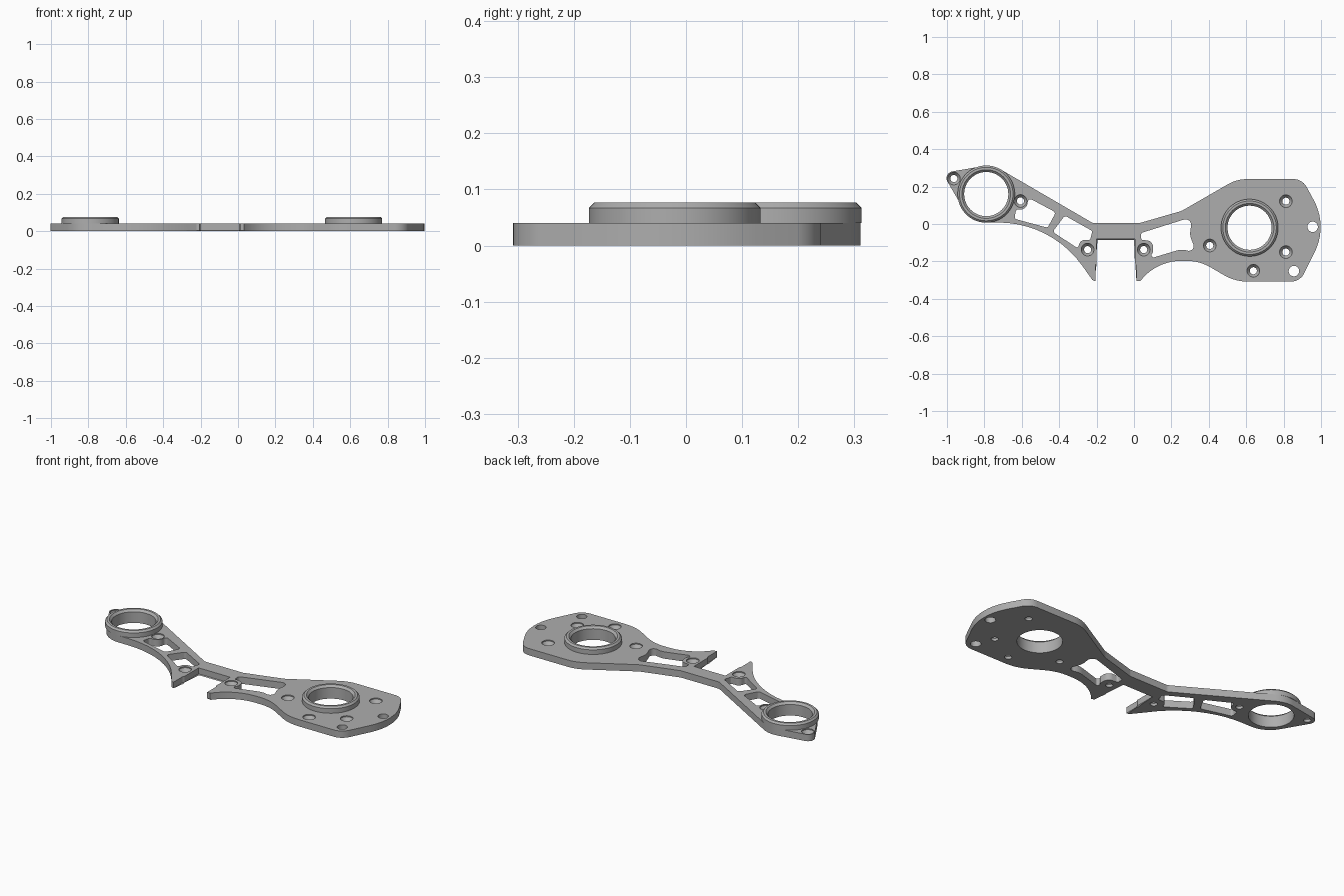
import bpy, bmesh, math
from mathutils import Vector

cube = bpy.data.objects.get("Cube")
if cube:
    bpy.data.objects.remove(cube, do_unlink=True)

THICK, TOP = 0.04, 0.077

grey = bpy.data.materials.new("plain grey")
grey.use_nodes = True
grey.diffuse_color = (0.42, 0.42, 0.42, 1)
grey.node_tree.nodes["Principled BSDF"].inputs["Base Color"].default_value = grey.diffuse_color


def rounded(corners):
    """Round each (x, y, radius) corner of a closed polygon."""
    points = []
    for i, (x, y, r) in enumerate(corners):
        p = Vector((x, y))
        if r == 0:
            points.append(p)
            continue
        d1 = (Vector(corners[i - 1][:2]) - p).normalized()
        d2 = (Vector(corners[(i + 1) % len(corners)][:2]) - p).normalized()
        half = d1.angle(d2) / 2
        centre = p + (d1 + d2).normalized() * r / math.sin(half)
        s, e = (p + d * r / math.tan(half) - centre for d in (d1, d2))
        start = math.atan2(s.y, s.x)
        sweep = (math.atan2(e.y, e.x) - start + math.pi) % math.tau - math.pi
        n = max(3, int(abs(sweep) / 0.09))
        for k in range(n + 1):
            a = start + sweep * k / n
            points.append(centre + r * Vector((math.cos(a), math.sin(a))))
    return points


def prism(bm, points, z0, z1):
    """Add a closed prism, returning its bottom face."""
    low = [bm.verts.new((p.x, p.y, z0)) for p in points]
    high = [bm.verts.new((p.x, p.y, z1)) for p in points]
    base = bm.faces.new(low)
    bm.faces.new(high)
    for i in range(len(points)):
        bm.faces.new((low[i - 1], low[i], high[i], high[i - 1]))
    return base


def lathe(bm, x, y, profile, closed=False, n=64):
    """Spin a (radius, z) profile about a vertical axis."""
    rings = [[bm.verts.new((x + r * math.cos(math.tau * k / n),
                            y + r * math.sin(math.tau * k / n), z))
              for k in range(n)] for r, z in profile]
    for i in range(0 if closed else 1, len(rings)):
        a, b = rings[i - 1], rings[i]
        for k in range(n):
            bm.faces.new((a[k - 1], a[k], b[k], b[k - 1]))
    if not closed:
        bm.faces.new(rings[0])
        bm.faces.new(rings[-1])


def make(name, bm):
    bmesh.ops.recalc_face_normals(bm, faces=bm.faces[:])
    mesh = bpy.data.meshes.new(name)
    bm.to_mesh(mesh)
    bm.free()
    mesh.materials.append(grey)
    obj = bpy.data.objects.new(name, mesh)
    bpy.context.collection.objects.link(obj)
    return obj


def activate(obj):
    bpy.ops.object.select_all(action='DESELECT')
    obj.select_set(True)
    bpy.context.view_layer.objects.active = obj


# Plate outline, clockwise from the small ear
outline = [
    (-1.024, 0.272, 0.037), (-0.758, 0.318, 0.152), (-0.22, 0.005, 0.03),
    (0.03, 0.005, 0.03), (0.255, 0.07, 0.1), (0.55, 0.24, 0.2),
    (0.9, 0.24, 0.08), (1.036, -0.01, 0.3), (0.888, -0.308, 0.08),
    (0.54, -0.308, 0.25), (0.35, -0.197, 0.25), (0.118, -0.197, 0.275),
    (0.033, -0.306, 0), (0.013, -0.306, 0), (0.013, -0.22, 0),
    (0.005, -0.21, 0), (0.005, -0.08, 0), (-0.2, -0.08, 0),
    (-0.2, -0.21, 0), (-0.206, -0.22, 0), (-0.206, -0.306, 0),
    (-0.222, -0.3, 0), (-0.441, 0.008, 0.55), (-0.87, 0.008, 0.152),
]
bm = bmesh.new()
base = prism(bm, rounded(outline), 0, THICK)
bmesh.ops.bevel(bm, geom=list(base.edges), offset=0.005, segments=1,
                affect='EDGES', clamp_overlap=False)
plate = make("plate", bm)

# Windows in the two arms
windows = [
    [(0.038, -0.048, 0.012), (0.312, 0.038, 0.03), (0.298, -0.06, 0.08),
     (0.335, -0.155, 0.025), (0.255, -0.134, 0.1), (0.075, -0.188, 0.012),
     (0.103, -0.15, 0.02), (0.1, -0.09, 0.035), (0.038, -0.085, 0.012)],
    [(-0.57, 0.143, 0.015), (-0.418, 0.062, 0.015), (-0.462, -0.02, 0.015),
     (-0.64, 0.028, 0.015), (-0.63, 0.078, 0.012), (-0.565, 0.075, 0.04)],
    [(-0.37, 0.045, 0.015), (-0.222, -0.038, 0.012), (-0.235, -0.085, 0.01),
     (-0.285, -0.085, 0.03), (-0.3, -0.13, 0.01), (-0.435, -0.042, 0.015)],
]
cut = bmesh.new()
for w in windows:
    prism(cut, rounded(w), -0.02, 0.06)

# Countersunk screw holes
screws = [(-0.963, 0.243), (-0.607, 0.123), (-0.248, -0.137), (0.052, -0.137),
          (0.405, -0.115), (0.812, 0.122), (0.812, -0.15), (0.638, -0.25)]
for x, y in screws:
    lathe(cut, x, y, [(0.019, -0.02), (0.019, 0.015), (0.034, 0.034),
                      (0.034, 0.06)], n=32)

# Plain holes
for x, y in [(0.955, -0.015), (0.855, -0.252)]:
    lathe(cut, x, y, [(0.028, -0.02), (0.028, 0.06)], n=32)

# Large bores under the collars
collars = {"right_collar": (-0.79, 0.16), "left_collar": (0.618, -0.02)}
for x, y in collars.values():
    lathe(cut, x, y, [(0.118, -0.02), (0.118, 0.06)])

cutter = make("plate_cutter", cut)
cutter.hide_render = True
mod = plate.modifiers.new("cutouts", 'BOOLEAN')
mod.operation, mod.solver, mod.object = 'DIFFERENCE', 'EXACT', cutter
activate(plate)
bpy.ops.object.modifier_apply(modifier=mod.name)
bpy.data.objects.remove(cutter, do_unlink=True)

# Raised collars with chamfered rims
parts = [plate]
for name, (x, y) in collars.items():
    bm = bmesh.new()
    lathe(bm, x, y, [(0.118, THICK), (0.153, THICK), (0.153, TOP - 0.01),
                     (0.143, TOP), (0.13, TOP), (0.118, TOP - 0.012)], closed=True)
    parts.append(make(name, bm))

for obj in parts:
    activate(obj)
    bpy.ops.object.shade_smooth_by_angle(angle=math.radians(25))
